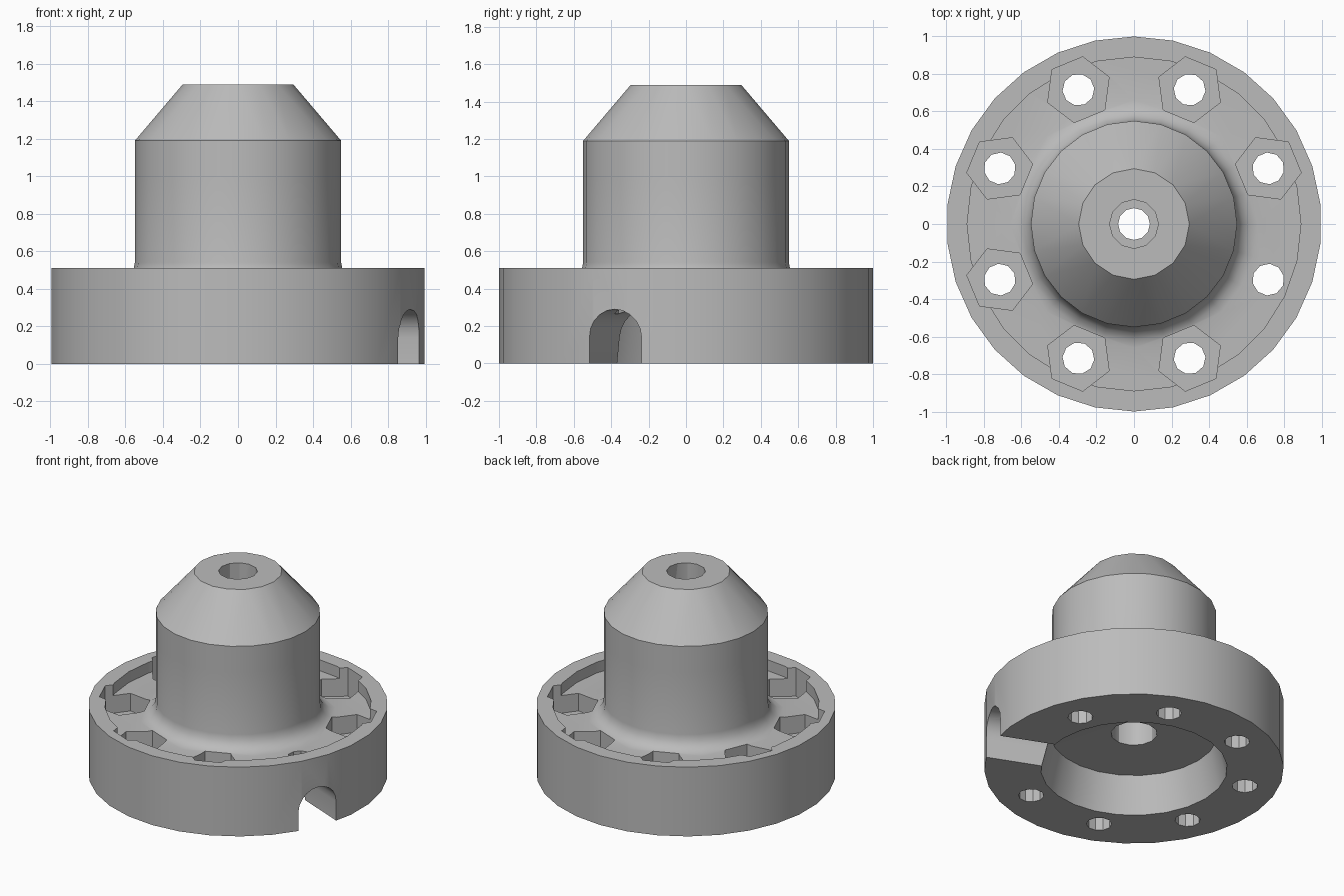
import bpy, bmesh, math
from mathutils import Matrix, Vector

if "Cube" in bpy.data.objects:
    bpy.data.objects.remove(bpy.data.objects["Cube"])

gray = bpy.data.materials.new("plain_gray")
gray.diffuse_color = (0.5, 0.5, 0.5, 1)
gray.use_nodes = True
gray.node_tree.nodes["Principled BSDF"].inputs["Base Color"].default_value = gray.diffuse_color


def to_object(name, bm):
    bmesh.ops.recalc_face_normals(bm, faces=bm.faces)
    me = bpy.data.meshes.new(name)
    bm.to_mesh(me)
    bm.free()
    me.materials.append(gray)
    ob = bpy.data.objects.new(name, me)
    bpy.context.collection.objects.link(ob)
    return ob


def ring(bm, r, z, n, start=math.pi / 2):
    return [bm.verts.new((r * math.cos(start + math.tau * i / n),
                          r * math.sin(start + math.tau * i / n), z)) for i in range(n)]


def turned(name, profile, n, start=math.pi / 2, at=(0, 0)):
    """Closed solid from (radius, height) rings, bottom to top."""
    bm = bmesh.new()
    rings = [ring(bm, r, z, n, start) for r, z in profile]
    for a, b in zip(rings, rings[1:]):
        for i in range(n):
            j = (i + 1) % n
            bm.faces.new((a[i], a[j], b[j], b[i]))
    bm.faces.new(rings[0][::-1])
    bm.faces.new(rings[-1])
    bmesh.ops.translate(bm, verts=bm.verts, vec=(at[0], at[1], 0))
    return to_object(name, bm)


def combine(target, tool, operation):
    mod = target.modifiers.new(operation.lower(), 'BOOLEAN')
    mod.operation, mod.solver, mod.object = operation, 'EXACT', tool
    bpy.context.view_layer.objects.active = target
    bpy.ops.object.modifier_apply(modifier=mod.name)
    bpy.data.objects.remove(tool, do_unlink=True)


# Round flange with a raised outer rim
body = turned("flanged_nozzle", [(1, 0), (1, 0.51)], 30)
combine(body, turned("rim_recess", [(0.89, 0.43), (0.89, 0.7)], 28), 'DIFFERENCE')

# Neck with a flared foot
foot = [(0.66, 0.3), (0.66, 0.43)]
for k in range(1, 5):
    a = math.radians(22.5 * k)
    foot.append((0.66 - 0.11 * math.sin(a), 0.54 - 0.11 * math.cos(a)))
combine(body, turned("neck", foot + [(0.55, 1.19)], 24), 'UNION')

# Conical tip, from the neck to a coarser top ring
bm = bmesh.new()
ring(bm, 0.55, 1.0, 24)
ring(bm, 0.55, 1.19, 24)
ring(bm, 0.295, 1.49, 16)
bmesh.ops.convex_hull(bm, input=bm.verts)
combine(body, to_object("tip", bm), 'UNION')

# Underside cavity and stepped central bore
combine(body, turned("cavity", [(0.63, -0.0296), (0.56, 0.27)], 24), 'DIFFERENCE')
combine(body, turned("bore", [(0.155, 0.1), (0.155, 0.85), (0.085, 0.85), (0.085, 1.1),
                              (0.13, 1.1), (0.13, 1.6)], 12), 'DIFFERENCE')

# Bolt holes, with hexagonal nut pockets everywhere except over the slot
for k in range(8):
    a = math.radians(22.5 + 45 * k)
    at = (0.775 * math.cos(a), 0.775 * math.sin(a))
    combine(body, turned("bolt_hole", [(0.085, -0.1), (0.085, 0.7)], 10, a, at), 'DIFFERENCE')
    if k != 7:
        combine(body, turned("nut_pocket", [(0.177, 0.3), (0.177, 0.7)], 6,
                             a + math.pi / 6, at), 'DIFFERENCE')

# Arched radial slot from the cavity out through the wall
bm = bmesh.new()
arch = [(-0.15, -0.1)] + [(-0.15 * math.cos(math.pi * i / 10), 0.14 + 0.15 * math.sin(math.pi * i / 10))
                          for i in range(11)] + [(0.15, -0.1)]
face = bm.faces.new([bm.verts.new((0.45, y, z)) for y, z in arch])
out = bmesh.ops.extrude_face_region(bm, geom=[face])
bmesh.ops.translate(bm, vec=Vector((0.75, 0, 0)),
                    verts=[v for v in out["geom"] if isinstance(v, bmesh.types.BMVert)])
bmesh.ops.rotate(bm, verts=bm.verts, cent=(0, 0, 0),
                 matrix=Matrix.Rotation(math.radians(-22.5), 3, 'Z'))
combine(body, to_object("slot", bm), 'DIFFERENCE')

# Smooth the round walls, keep the edges crisp
bpy.ops.object.select_all(action='DESELECT')
body.select_set(True)
bpy.context.view_layer.objects.active = body
bpy.ops.object.shade_smooth_by_angle(angle=math.radians(30))
